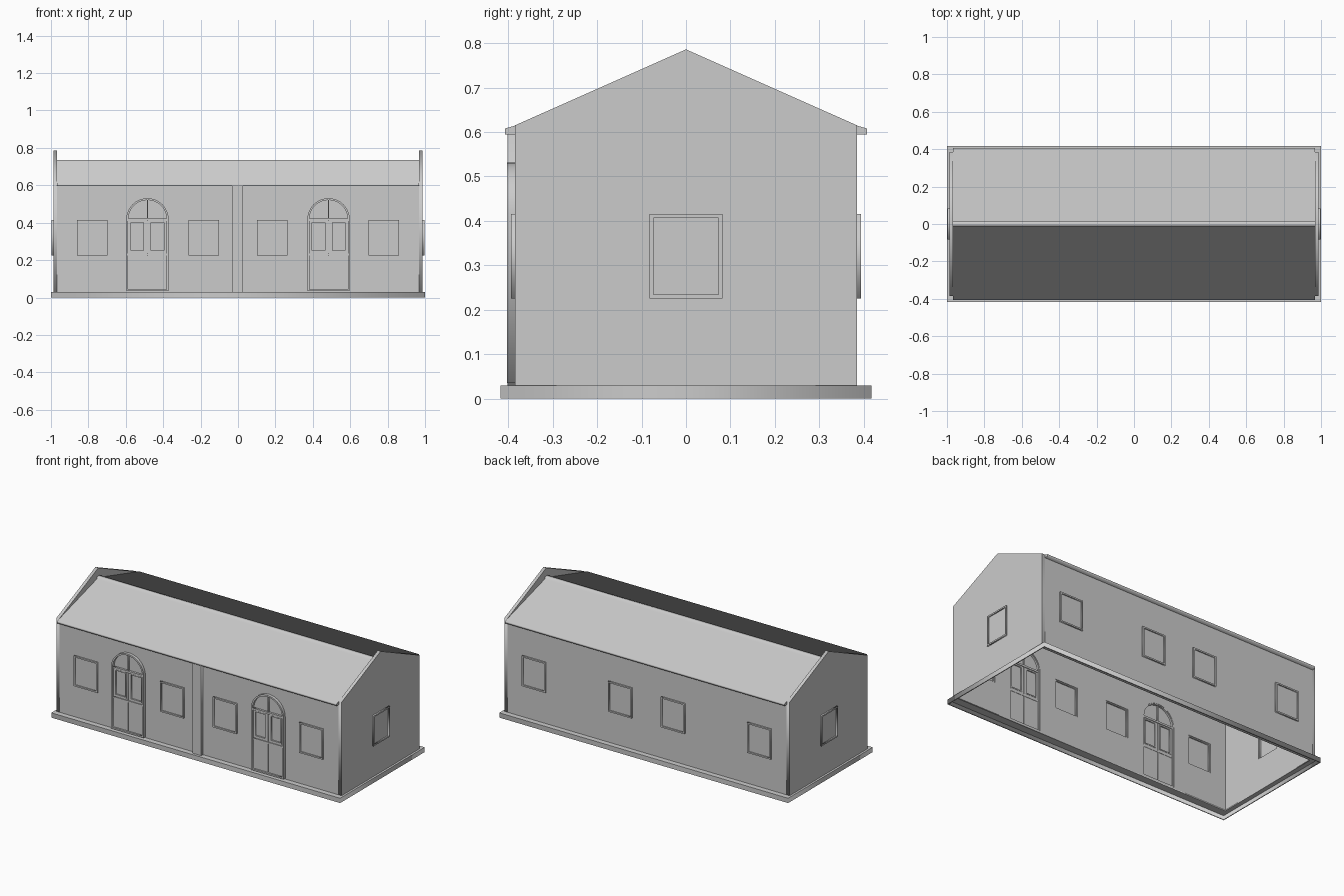
import bpy, bmesh, math
from mathutils import Matrix

old = bpy.data.objects.get("Cube")
if old:
    bpy.data.objects.remove(old, do_unlink=True)

GREY = (0.6, 0.6, 0.6, 1)
plaster = bpy.data.materials.new("plain_grey")
plaster.use_nodes = True
plaster.diffuse_color = GREY
bsdf = next(n for n in plaster.node_tree.nodes if n.type == 'BSDF_PRINCIPLED')
bsdf.inputs["Base Color"].default_value = GREY

# Drawing planes: facade = x,z drawn and y deep; end = y,z drawn and x deep
FACADE = Matrix.Rotation(math.pi / 2, 4, 'X')
END = Matrix.Rotation(math.pi / 2, 4, 'Z') @ FACADE
FLAT = Matrix.Identity(4)
DEPTH_AXIS = {'facade': (FACADE, 1), 'end': (END, 0), 'flat': (FLAT, 2)}


def panel(name, plane, loops, d0, d1):
    """Extrude an outline (first loop) with holes (other loops) from d0 to d1."""
    curve = bpy.data.curves.new(name, 'CURVE')
    curve.dimensions = '2D'
    curve.fill_mode = 'BOTH'
    curve.extrude = abs(d1 - d0) / 2
    for loop in loops:
        spline = curve.splines.new('POLY')
        spline.points.add(len(loop) - 1)
        for point, (u, v) in zip(spline.points, loop):
            point.co = (u, v, 0, 1)
        spline.use_cyclic_u = True
    temp = bpy.data.objects.new(name + "_outline", curve)
    bpy.context.collection.objects.link(temp)
    bpy.context.view_layer.update()
    mesh = bpy.data.meshes.new_from_object(
        temp.evaluated_get(bpy.context.evaluated_depsgraph_get()))
    bpy.data.objects.remove(temp, do_unlink=True)

    turn, axis = DEPTH_AXIS[plane]
    shift = [0, 0, 0]
    shift[axis] = (d0 + d1) / 2
    bm = bmesh.new()
    bm.from_mesh(mesh)
    bm.transform(Matrix.Translation(shift) @ turn)
    bmesh.ops.remove_doubles(bm, verts=bm.verts, dist=1e-5)
    bmesh.ops.recalc_face_normals(bm, faces=bm.faces)
    bm.to_mesh(mesh)
    bm.free()
    mesh.name = name
    mesh.materials.clear()
    mesh.materials.append(plaster)
    obj = bpy.data.objects.new(name, mesh)
    bpy.context.collection.objects.link(obj)
    return obj


def rect(u0, u1, v0, v1):
    return [(u0, v0), (u1, v0), (u1, v1), (u0, v1)]


def arch(cx, half, bottom, spring, steps=16):
    """Round-headed outline."""
    top = [(cx + half * math.cos(math.pi * i / steps),
            spring + half * math.sin(math.pi * i / steps)) for i in range(steps + 1)]
    return [(cx - half, bottom), (cx + half, bottom)] + top


# Main sizes
FLOOR, EAVES = 0.03, 0.6
WALL_Y, WALL_X, THICK = 0.385, 0.987, 0.02
WIN_LOW, WIN_HIGH, WIN_HALF, RIM = 0.225, 0.415, 0.082, 0.009
WINDOWS = [-0.78, -0.183, 0.183, 0.78]
DOORS = [-0.484, 0.484]
SPRING, DOOR_HALF = 0.418, 0.113


def window_rect(c, inset=0.0):
    return rect(c - WIN_HALF + inset, c + WIN_HALF - inset, WIN_LOW + inset, WIN_HIGH - inset)


def window(name, plane, c, face, sign):
    """Proud frame with a slightly recessed pane; face is the wall's outer plane."""
    panel(name + "_frame", plane, [window_rect(c), window_rect(c, RIM)],
          sign * (face + 0.009), sign * (face - 0.016))
    panel(name + "_pane", plane, [window_rect(c, RIM - 0.002)],
          sign * (face + 0.002), sign * (face - 0.008))


# Hollow plinth: skirt and ledge
panel("plinth_skirt", 'flat', [rect(-1, 1, -0.418, 0.418), rect(-0.995, 0.995, -0.413, 0.413)],
      0, FLOOR)
panel("plinth_ledge", 'flat', [rect(-0.996, 0.996, -0.414, 0.414),
      rect(-0.967, 0.967, -0.365, 0.365)], FLOOR - 0.005, FLOOR)

# Long walls with openings
span = rect(-0.967, 0.967, FLOOR, EAVES)
win_holes = [window_rect(c, 0.003) for c in WINDOWS]
door_holes = [arch(c, DOOR_HALF - 0.003, FLOOR + 0.006, SPRING) for c in DOORS]
panel("front_wall", 'facade', [span] + win_holes + door_holes, -WALL_Y, -WALL_Y + THICK)
panel("back_wall", 'facade', [span] + win_holes, WALL_Y - THICK, WALL_Y)

# Gable walls rising above the roof
gable = [(-WALL_Y, FLOOR), (WALL_Y, FLOOR), (WALL_Y, 0.615), (0, 0.786), (-WALL_Y, 0.615)]
for side, sign in (("left", 1), ("right", -1)):
    panel(side + "_gable_wall", 'end', [gable, window_rect(0, 0.003)],
          sign * (WALL_X - THICK), sign * WALL_X)
    window(side + "_end_window", 'end', 0, WALL_X, sign)

# Windows of the long walls
for i, c in enumerate(WINDOWS, 1):
    window(f"front_window_{i}", 'facade', c, WALL_Y, -1)
    window(f"back_window_{i}", 'facade', c, WALL_Y, 1)

# Roof with eaves and raised ridge
half_roof = [(0.365, 0.595), (0.407, 0.595), (0.407, 0.608), (0.014, 0.722), (0.014, 0.735)]
roof = [(0, 0.7)] + half_roof + [(-y, z) for y, z in reversed(half_roof)]
panel("roof", 'end', [roof], -0.968, 0.968)

# Pilaster in the middle of the front
panel("front_pilaster", 'facade', [rect(-0.033, 0.027, FLOOR, 0.597)], -0.402, -WALL_Y + 0.002)

# Arched double doors
for i, c in enumerate(DOORS, 1):
    name = f"door_{i}"
    low = FLOOR + 0.005
    panel(name + "_frame", 'facade', [arch(c, DOOR_HALF, low, SPRING),
          arch(c, DOOR_HALF - 0.01, low + 0.009, SPRING)], -0.403, -0.367)
    panel(name + "_backing", 'facade', [arch(c, DOOR_HALF - 0.008, low, SPRING)], -0.386, -0.378)
    panel(name + "_transom", 'facade', [rect(c - 0.105, c + 0.105, 0.41, 0.422)], -0.399, -0.369)
    panel(name + "_fanlight_bar", 'facade',
          [rect(c - 0.003, c + 0.003, 0.42, SPRING + 0.105)], -0.396, -0.37)
    panel(name + "_mid_rail", 'facade', [rect(c - 0.104, c + 0.104, 0.224, 0.235)], -0.397, -0.371)
    for side, sign in (("left", 1), ("right", -1)):
        leaf = rect(c + sign * 0.002, c + sign * 0.104, low + 0.008, 0.411)
        light = rect(c + sign * 0.02, c + sign * 0.088, 0.252, 0.4)
        trim = rect(c + sign * 0.014, c + sign * 0.094, 0.245, 0.407)
        panel(f"{name}_{side}_leaf", 'facade', [leaf, light], -0.392, -0.373)
        panel(f"{name}_{side}_light_trim", 'facade', [trim, light], -0.395, -0.371)
